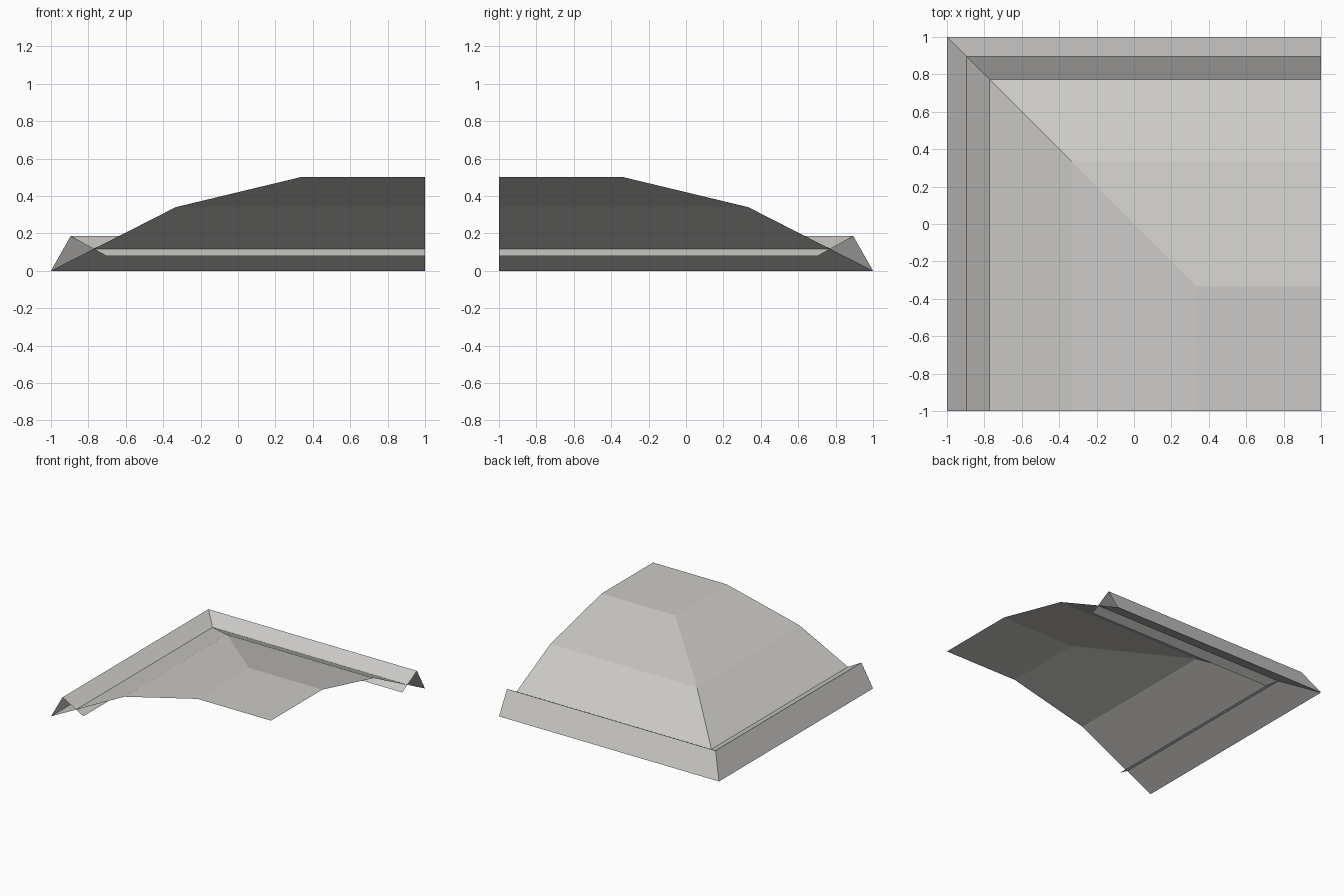
import bpy
import bmesh

if "Cube" in bpy.data.objects:
    bpy.data.objects.remove(bpy.data.objects["Cube"])

mat = bpy.data.materials.new("light grey")
mat.diffuse_color = (0.6, 0.59, 0.57, 1)
mat.use_nodes = True
mat.node_tree.nodes["Principled BSDF"].inputs["Base Color"].default_value = mat.diffuse_color


def corner_sweep(name, profile):
    """Sweep a (distance from outer edge, height) profile along the left and
    back sides, with a mitred corner at the back left."""
    bm = bmesh.new()
    rows = []
    for d, z in profile:
        path = ((-1 + d, -1), (-1 + d, 1 - d), (1, 1 - d))
        rows.append([bm.verts.new((x, y, z)) for x, y in path])
    for a, b in zip(rows, rows[1:]):
        for k in range(2):
            bm.faces.new((a[k], b[k], b[k + 1], a[k + 1]))
    # the innermost row of the roof meets in a single point
    bmesh.ops.remove_doubles(bm, verts=bm.verts, dist=0.0001)
    mesh = bpy.data.meshes.new(name)
    bm.to_mesh(mesh)
    bm.free()
    mesh.materials.append(mat)
    obj = bpy.data.objects.new(name, mesh)
    bpy.context.collection.objects.link(obj)
    return obj


# Roof shell: steep lower slope, shallow upper slope, flat top
corner_sweep("roof_slopes", [(0, 0), (0.667, 0.34), (1.333, 0.5), (2, 0.5)])

# Raised rim: outer wall and inner flap that tucks under the roof
corner_sweep("eave_rim", [(0, 0), (0.105, 0.185), (0.295, 0.08)])
